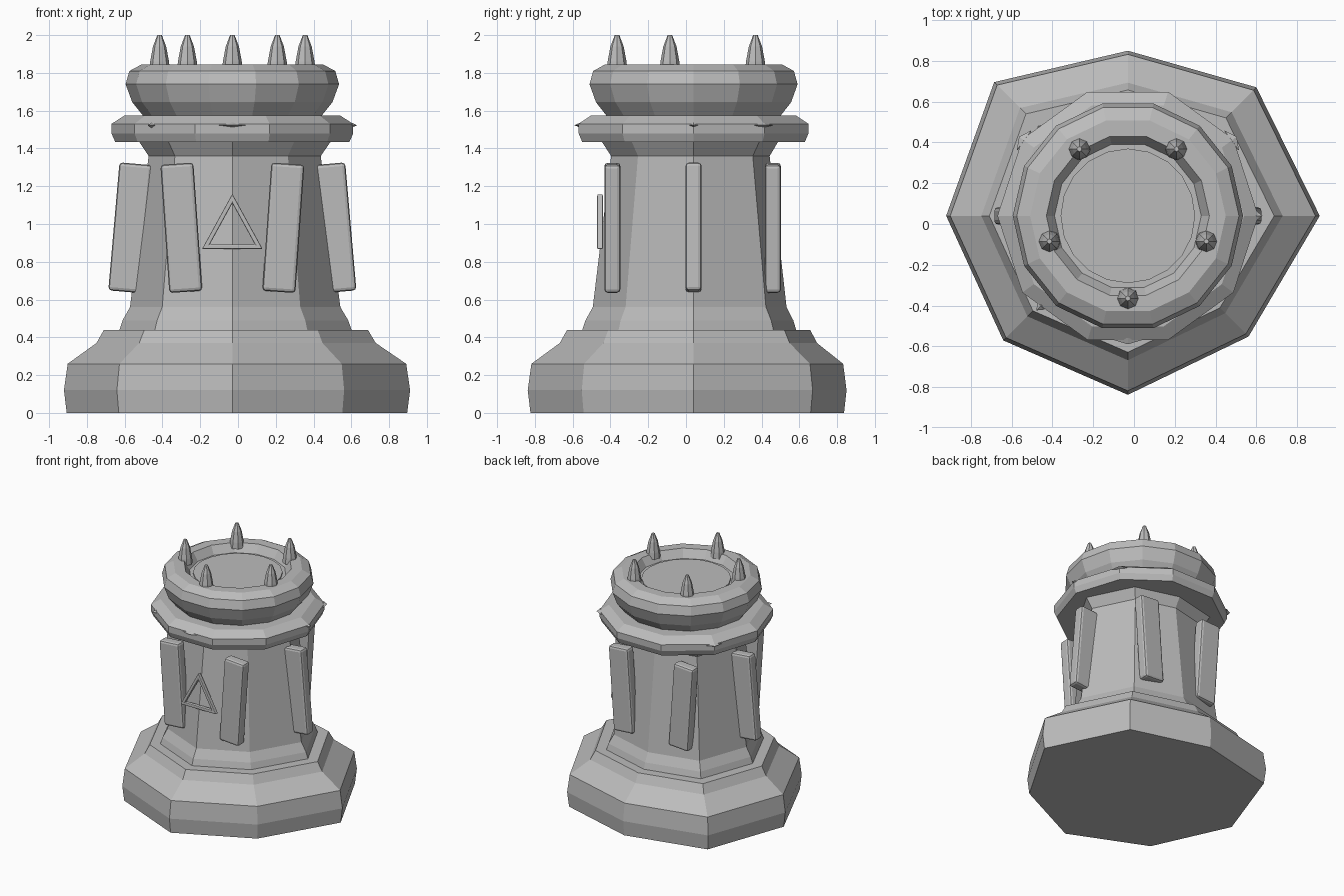
import bpy, bmesh
from math import cos, sin, pi, radians
from mathutils import Matrix, Vector

if "Cube" in bpy.data.objects:
    bpy.data.objects.remove(bpy.data.objects["Cube"], do_unlink=True)

stone = bpy.data.materials.new("stone_grey")
stone.use_nodes = True
GREY = (0.5, 0.5, 0.5, 1)
stone.diffuse_color = GREY
stone.node_tree.nodes["Principled BSDF"].inputs["Base Color"].default_value = GREY

AXIS = Vector((-0.03, 0.04, 0))   # tower axis


def finish(name, bm, matrix=Matrix(), bevel=0):
    bmesh.ops.recalc_face_normals(bm, faces=bm.faces)
    mesh = bpy.data.meshes.new(name)
    bm.to_mesh(mesh)
    bm.free()
    mesh.materials.append(stone)
    ob = bpy.data.objects.new(name, mesh)
    ob.matrix_world = matrix
    bpy.context.collection.objects.link(ob)
    if bevel:
        mod = ob.modifiers.new("Bevel", "BEVEL")
        mod.width = bevel
        mod.segments = 2
    return ob


def turned(name, profile, sides, skew=None, centre=AXIS):
    """Faceted solid from (radius, z) pairs; skew scales each corner."""
    bm = bmesh.new()
    skew = skew or [1] * sides
    rings = []
    for r, z in profile:
        rings.append([bm.verts.new((centre.x + r * k * cos(2 * pi * i / sides),
                                    centre.y + r * k * sin(2 * pi * i / sides),
                                    centre.z + z))
                      for i, k in enumerate(skew)])
    for a, b in zip(rings, rings[1:]):
        for i in range(sides):
            j = (i + 1) % sides
            bm.faces.new((a[i], a[j], b[j], b[i]))
    bm.faces.new(rings[0])
    bm.faces.new(rings[-1])
    return finish(name, bm)


def around(angle, radius, z):
    a = radians(angle)
    return AXIS + Vector((radius * cos(a), radius * sin(a), z))


# Uneven octagonal foot and column
SKEW = [1.04, 0.985, 0.895, 1.025, 0.985, 0.955, 0.97, 0.925]
turned("foot", [(0.89, 0), (0.905, 0.12), (0.885, 0.26), (0.73, 0.37), (0.69, 0.44)], 8, SKEW)
turned("column", [(0.61, 0.43), (0.59, 0.49), (0.55, 0.56), (0.45, 1.36), (0.51, 1.45)], 8, SKEW)

# Collar, hollow crown and its floor disc
turned("collar", [(0.46, 1.435), (0.62, 1.435), (0.64, 1.48), (0.64, 1.53), (0.57, 1.575)], 10)
turned("crown", [(0.47, 1.57), (0.53, 1.645), (0.565, 1.74), (0.545, 1.81), (0.48, 1.845),
                 (0.4, 1.845), (0.36, 1.78)], 14)
turned("crown_floor", [(0.33, 1.77), (0.33, 1.79)], 20)

# Spikes on the crown
for n in range(5):
    turned(f"spike_{n + 1}", [(0.055, 0), (0.05, 0.05), (0.035, 0.13), (0.012, 0.19)], 8,
           centre=around(72 * n - 90, 0.405, 1.81))

# Leaning slabs around the column
SLABS = [(0.54, 0, -5), (0.27, -0.43, 4), (0.27, 0.42, 4)]
for side in (1, -1):
    for n, (x, y, lean) in enumerate(SLABS):
        bm = bmesh.new()
        bmesh.ops.create_cube(bm, size=1, matrix=Matrix.Diagonal((0.175, 0.085, 0.68, 1)))
        place = Matrix.Translation(AXIS + Vector((side * x, y, 0.98)))
        finish(f"slab_{'left' if side > 0 else 'right'}_{n + 1}", bm,
               place @ Matrix.Rotation(radians(side * lean), 4, "Y"), 0.018)

# Triangular frame on the front
bm = bmesh.new()
loops = []
for y in (-0.47, -0.44):
    for r in (0.195, 0.145):
        loops.append([bm.verts.new((AXIS.x + r * 0.95 * cos(radians(a)), y, 0.965 + r * sin(radians(a))))
                      for a in (90, 210, 330)])
for a, b in ((0, 1), (1, 3), (3, 2), (2, 0)):
    for i in range(3):
        j = (i + 1) % 3
        bm.faces.new((loops[a][i], loops[a][j], loops[b][j], loops[b][i]))
finish("triangle_frame", bm, bevel=0.006)

# Thin pointed studs on the collar
for n, (angle, radius, half) in enumerate([(-90, 0.6, 0.1), (36, 0.63, 0.06), (144, 0.63, 0.06),
                                           (226, 0.615, 0.025), (0, 0.63, 0.025)]):
    bm = bmesh.new()
    bmesh.ops.create_icosphere(bm, subdivisions=1, radius=1)
    bmesh.ops.delete(bm, geom=bm.verts[:], context="VERTS")
    top, bottom = (bm.verts.new((0, 0, s * 0.014)) for s in (1, -1))
    ring = [bm.verts.new(p) for p in ((0.03, 0, 0), (0, half, 0), (-0.03, 0, 0), (0, -half, 0))]
    for i in range(4):
        for tip in (top, bottom):
            bm.faces.new((ring[i], ring[(i + 1) % 4], tip))
    finish(f"collar_stud_{n + 1}", bm,
           Matrix.Translation(around(angle, radius, 1.523)) @ Matrix.Rotation(radians(angle), 4, "Z"))
